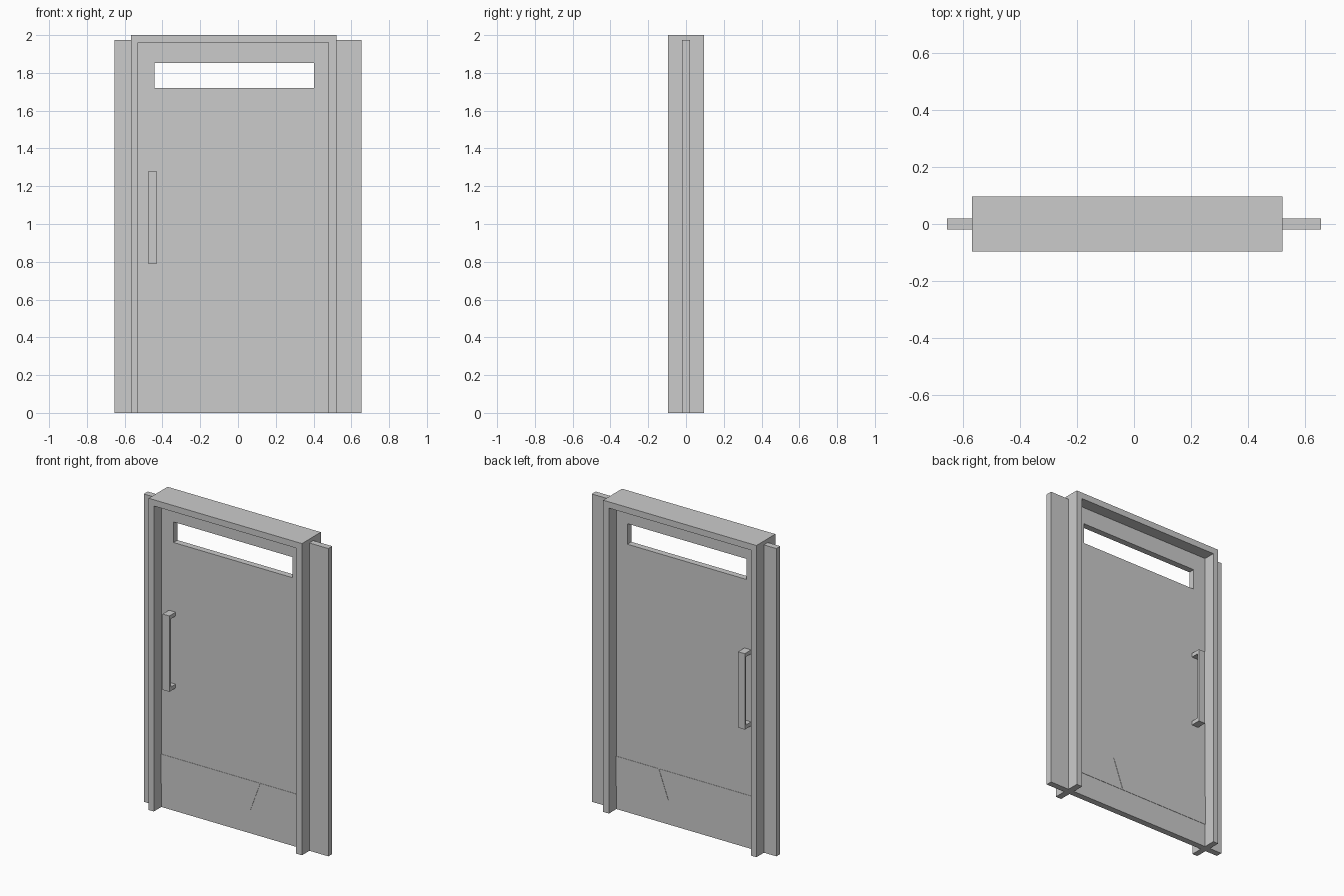
import bpy, bmesh

if "Cube" in bpy.data.objects:
    bpy.data.objects.remove(bpy.data.objects["Cube"])


def extrude_faces(name, points, faces, y0, y1):
    """Flat faces drawn in the XZ plane at y0, extruded to y1."""
    bm = bmesh.new()
    vs = [bm.verts.new((x, y0, z)) for x, z in points]
    flat = [bm.faces.new([vs[i] for i in f]) for f in faces]
    ext = bmesh.ops.extrude_face_region(bm, geom=flat, use_keep_orig=True)
    moved = [g for g in ext["geom"] if isinstance(g, bmesh.types.BMVert)]
    bmesh.ops.translate(bm, verts=moved, vec=(0, y1 - y0, 0))
    bmesh.ops.recalc_face_normals(bm, faces=bm.faces)
    mesh = bpy.data.meshes.new(name)
    bm.to_mesh(mesh)
    bm.free()
    obj = bpy.data.objects.new(name, mesh)
    bpy.context.collection.objects.link(obj)
    return obj


def profile(name, points, y0, y1):
    return extrude_faces(name, points, [range(len(points))], y0, y1)


def rect(x0, x1, z0, z1):
    return [(x0, z0), (x1, z0), (x1, z1), (x0, z1)]


L, R, TOP = -0.53, 0.48, 1.96      # door opening
T = 0.02                           # half thickness of door and wall strips

# Door frame: two jambs and a header in one profile
profile("door_frame", [(-0.567, 0), (L, 0), (L, TOP), (R, TOP), (R, 0),
                       (0.521, 0), (0.521, 2), (-0.567, 2)], -0.096, 0.096)

# Wall strips beside the frame
profile("wall_strip_left", rect(-0.655, -0.567, 0, 1.975), -T, T)
profile("wall_strip_right", rect(0.521, 0.655, 0, 1.975), -T, T)

# Door leaf with a window slot
ring = [(i, (i + 1) % 4, 4 + (i + 1) % 4, 4 + i) for i in range(4)]
extrude_faces("door_leaf", rect(L, R, 0, TOP) + rect(-0.443, 0.402, 1.72, 1.852),
              ring, -T, T)

# Parts repeated on both faces of the door
for side, s in (("front", -1), ("back", 1)):
    # Thin kick plates split by a slanted seam
    profile("kick_plate_wide_" + side,
            [(L, 0.15), (0.103, 0.15), (0.173, 0.34), (L, 0.34)], s * T, s * 0.022)
    profile("kick_plate_narrow_" + side,
            [(0.108, 0.15), (R, 0.15), (R, 0.34), (0.178, 0.34)], s * T, s * 0.022)
    # Pull handle: grip bar on two mounts
    profile("handle_grip_" + side, rect(-0.476, -0.429, 0.79, 1.277), s * 0.069, s * 0.084)
    for end, z in (("lower", 0.79), ("upper", 1.252)):
        profile(f"handle_mount_{end}_{side}", rect(-0.476, -0.429, z, z + 0.025),
                s * T, s * 0.069)
